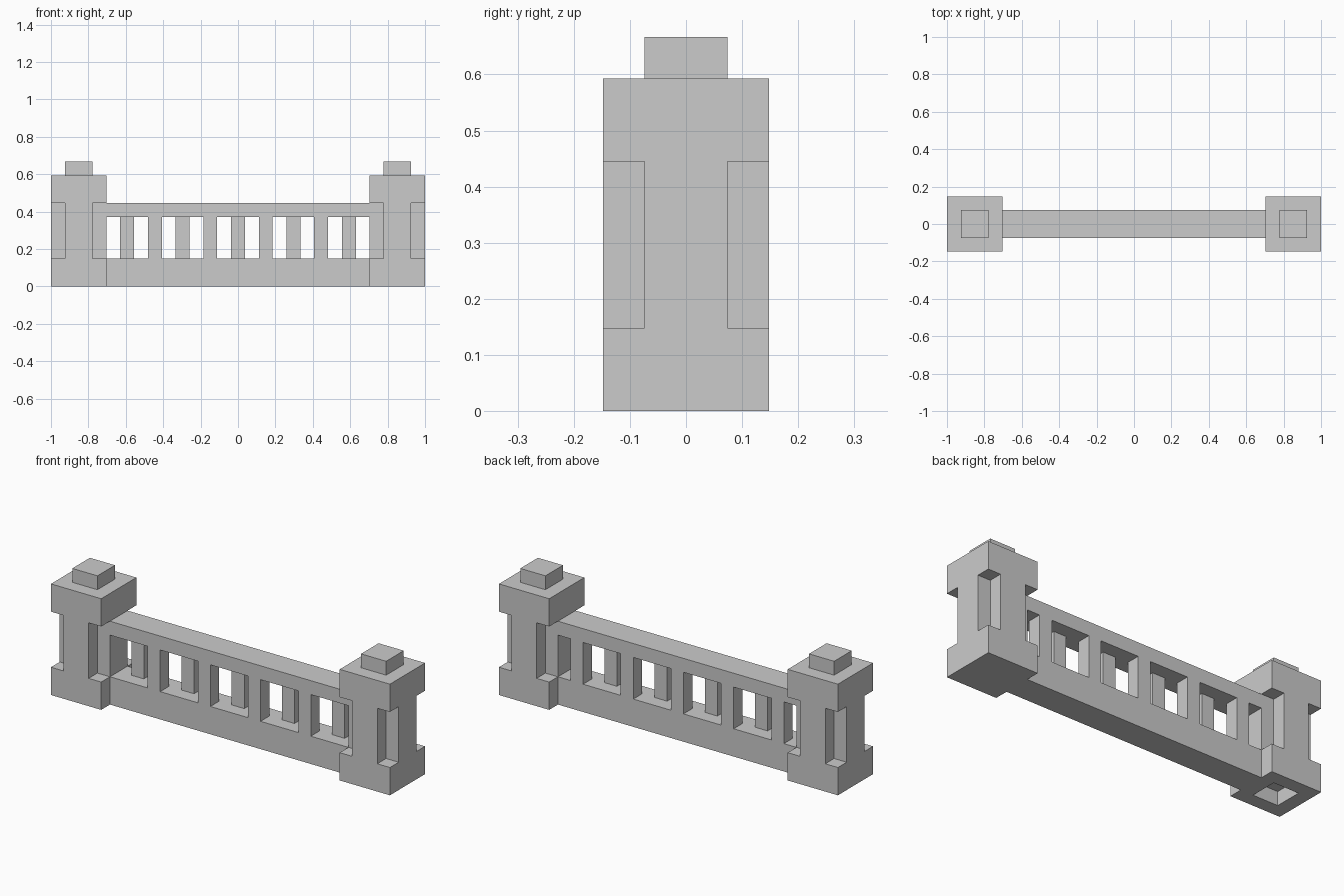
import bpy, bmesh

if "Cube" in bpy.data.objects:
    bpy.data.objects.remove(bpy.data.objects["Cube"])

U = 2 / 27  # one block of the design grid


def prism(name, profile, z0, z1):
    """Extrude a closed xy profile (grid units) from z0 to z1."""
    bm = bmesh.new()
    face = bm.faces.new([bm.verts.new((x * U, y * U, z0 * U)) for x, y in profile])
    ext = bmesh.ops.extrude_face_region(bm, geom=[face])
    tops = [v for v in ext["geom"] if isinstance(v, bmesh.types.BMVert)]
    bmesh.ops.translate(bm, verts=tops, vec=(0, 0, (z1 - z0) * U))
    bmesh.ops.recalc_face_normals(bm, faces=bm.faces)
    mesh = bpy.data.meshes.new(name)
    bm.to_mesh(mesh)
    bm.free()
    obj = bpy.data.objects.new(name, mesh)
    bpy.context.collection.objects.link(obj)
    return obj


def rect(x0, x1, y0, y1):
    return [(x0, y0), (x1, y0), (x1, y1), (x0, y1)]


def square(cx, r):
    return rect(cx - r, cx + r, -r, r)


def cross(cx):
    pts = [(-1, -2), (1, -2), (1, -1), (2, -1), (2, 1), (1, 1),
           (1, 2), (-1, 2), (-1, 1), (-2, 1), (-2, -1), (-1, -1)]
    return [(cx + x, y) for x, y in pts]


# End posts: square base, notched shaft, square head, small cap
for side, cx in (("left", -11.5), ("right", 11.5)):
    base = prism(f"{side}_post_base", square(cx, 2), 0, 2)
    prism(f"{side}_post_shaft", cross(cx), 2, 6)
    prism(f"{side}_post_head", square(cx, 2), 6, 8)
    prism(f"{side}_post_cap", square(cx, 1), 8, 9)
    # Socket in the underside of the left post
    if side == "left":
        cutter = prism("socket_cutter", square(cx, 1), -1, 1)
        cutter.hide_render = True
        cutter.hide_viewport = True
        mod = base.modifiers.new("socket", "BOOLEAN")
        mod.operation = "DIFFERENCE"
        mod.solver = "EXACT"
        mod.object = cutter

# Bottom and top rails
prism("bottom_rail", rect(-9.5, 9.5, -1, 1), 0, 2)
prism("top_rail", rect(-9.5, 9.5, -1, 1), 5, 6)

# Balusters alternate between the back and front halves of the rail
for i in range(9):
    x = -8.5 + 2 * i
    if i % 2 == 0:
        prism(f"back_baluster_{i // 2 + 1}", rect(x, x + 1, 0, 1), 2, 5)
    else:
        prism(f"front_baluster_{i // 2 + 1}", rect(x, x + 1, -1, 0), 2, 5)
